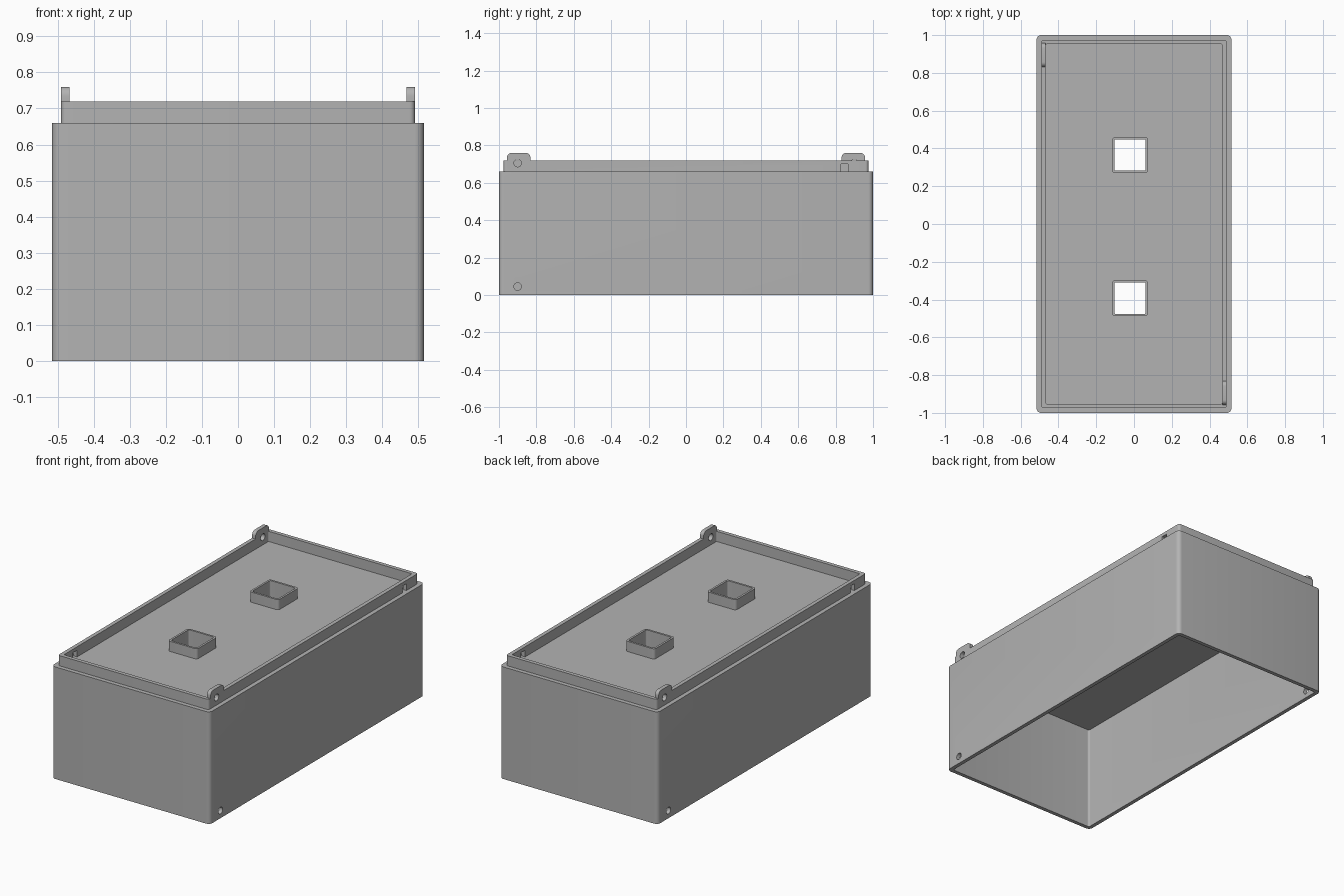
import bpy
from math import cos, sin, pi
from mathutils import Vector

if "Cube" in bpy.data.objects:
    bpy.data.objects.remove(bpy.data.objects["Cube"])

grey = bpy.data.materials.new("plain_grey")
grey.use_nodes = True
grey.diffuse_color = (0.45, 0.45, 0.45, 1)
grey.node_tree.nodes["Principled BSDF"].inputs["Base Color"].default_value = grey.diffuse_color


def rounded_rect(a0, a1, b0, b1, r, steps=6):
    """Counter-clockwise outline of a rectangle with rounded corners."""
    centres = [(a1 - r, b1 - r), (a0 + r, b1 - r), (a0 + r, b0 + r), (a1 - r, b0 + r)]
    return [(ca + r * cos(q), cb + r * sin(q))
            for i, (ca, cb) in enumerate(centres)
            for q in [(i + k / steps) * pi / 2 for k in range(steps + 1)]]


def prism(name, outline, low, high, axis="z"):
    """Extrude an outline along z, or a (y, z) outline along x."""
    place = (lambda a, b, h: (a, b, h)) if axis == "z" else (lambda a, b, h: (h, a, b))
    n = len(outline)
    verts = [Vector(place(a, b, h)) for h in (low, high) for a, b in outline]
    faces = [list(range(n))[::-1], list(range(n, 2 * n))]
    faces += [(i, (i + 1) % n, n + (i + 1) % n, n + i) for i in range(n)]
    mesh = bpy.data.meshes.new(name)
    mesh.from_pydata(verts, [], faces)
    mesh.materials.append(grey)
    ob = bpy.data.objects.new(name, mesh)
    bpy.context.collection.objects.link(ob)
    return ob


def combine(ob, tools, operation):
    """Apply a boolean with each tool, then discard the tools."""
    bpy.context.view_layer.objects.active = ob
    for tool in tools:
        mod = ob.modifiers.new("boolean", "BOOLEAN")
        mod.operation, mod.solver, mod.object = operation, "EXACT", tool
        bpy.ops.object.modifier_apply(modifier=mod.name)
        bpy.data.objects.remove(tool)


def box(name, x, y, z, r):
    return prism(name, rounded_rect(-x, x, -y, y, r), *z)


def peg(side, z):
    """Round hole cutter through one side wall."""
    y = -0.9 * side
    circle = [(y + 0.02 * cos(k * pi / 12), z + 0.02 * sin(k * pi / 12)) for k in range(24)]
    return prism("peg_cutter", circle, side * 0.5 - 0.06, side * 0.5 + 0.06, "x")


STEP, RIM_TOP, EAR_TOP = 0.66, 0.72, 0.76
SIDES = (1, -1)
COLLARS = {"back_collar": 0.365, "front_collar": -0.393}
CX = -0.021


def collar_outline(y, half, r):
    return rounded_rect(CX - half, CX + half, y - half, y + half, r)


# Case: open-bottomed shell with square openings and peg holes
case = box("case", 0.516, 1.0, (0, STEP), 0.025)
cutters = [box("cavity_cutter", 0.493, 0.977, (-0.1, 0.62), 0.012)]
cutters += [prism("opening_cutter", collar_outline(y, 0.083, 0.008), 0.5, 0.8)
            for y in COLLARS.values()]
cutters += [peg(s, 0.045) for s in SIDES]
combine(case, cutters, "DIFFERENCE")

# Rim: inset lip with two diagonal ears, slots and peg holes
rim = box("rim_with_ears", 0.491, 0.975, (STEP, RIM_TOP), 0.015)
combine(rim, [box("tray_cutter", 0.468, 0.952, (0.5, 0.9), 0.008)], "DIFFERENCE")
ears, cutters = [], []
for s in SIDES:
    y0, y1 = sorted((-0.957 * s, -0.832 * s))
    x0, x1 = sorted((0.468 * s, 0.491 * s))
    ears.append(prism("ear", rounded_rect(y0, y1, STEP + 0.005, EAR_TOP, 0.025), x0, x1, "x"))
    n0, n1 = sorted((0.829 * s, 0.866 * s))
    cutters.append(prism("slot_cutter", [(n0, 0.6), (n1, 0.6), (n1, 0.7), (n0, 0.7)],
                         x0 - 0.02, x1 + 0.02, "x"))
    cutters.append(peg(s, 0.705))
combine(rim, ears, "UNION")
combine(rim, cutters, "DIFFERENCE")

# Collars: square tubes around the two openings
parts = [case, rim]
for name, y in COLLARS.items():
    collar = prism(name, collar_outline(y, 0.095, 0.016), STEP, RIM_TOP)
    bore = prism("bore_cutter", collar_outline(y, 0.083, 0.008), 0.5, 0.9)
    combine(collar, [bore], "DIFFERENCE")
    parts.append(collar)

# Smooth rounded corners, keep hard edges
for ob in bpy.context.view_layer.objects:
    ob.select_set(ob in parts)
bpy.context.view_layer.objects.active = case
bpy.ops.object.shade_smooth_by_angle(angle=pi / 6)
